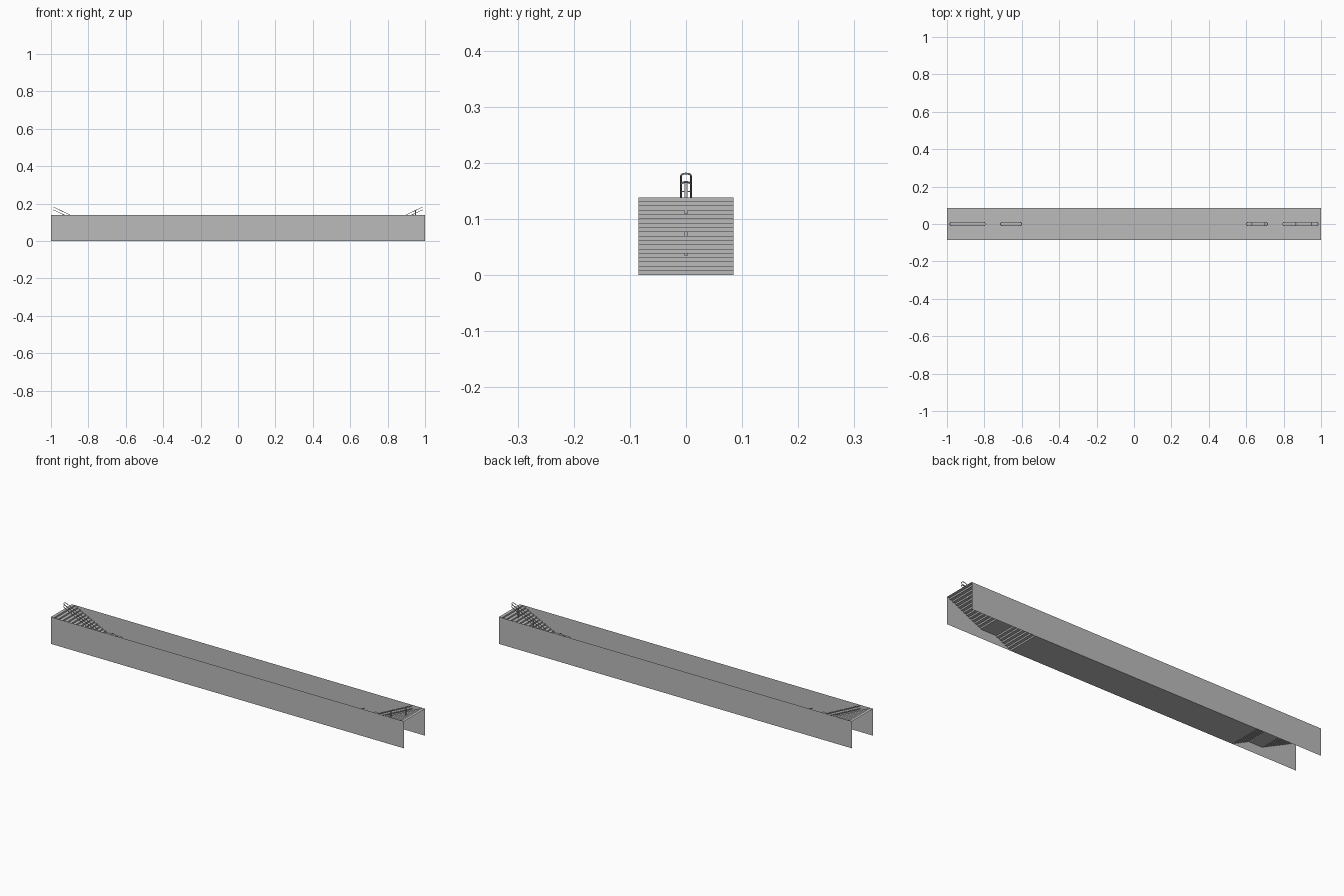
import bpy, bmesh, math
from mathutils import Vector

if "Cube" in bpy.data.objects:
    bpy.data.objects.remove(bpy.data.objects["Cube"])

W, H = 0.085, 0.138          # half width, wall height
STEPS, TREAD = 18, 0.016
RISE = H / STEPS
SLOPE = RISE / TREAD

grey = bpy.data.materials.new("concrete grey")
grey.diffuse_color = (0.5, 0.5, 0.5, 1)
grey.use_nodes = True
grey.node_tree.nodes["Principled BSDF"].inputs["Base Color"].default_value = grey.diffuse_color


def add_object(name, bm):
    mesh = bpy.data.meshes.new(name)
    bm.to_mesh(mesh)
    bm.free()
    mesh.materials.append(grey)
    ob = bpy.data.objects.new(name, mesh)
    bpy.context.collection.objects.link(ob)
    return ob


def sheet(name, a, b):
    """Strip of quads between two matching point rows."""
    bm = bmesh.new()
    va = [bm.verts.new(p) for p in a]
    vb = [bm.verts.new(p) for p in b]
    for i in range(len(a) - 1):
        bm.faces.new((va[i], va[i + 1], vb[i + 1], vb[i]))
    return add_object(name, bm)


# side walls
sheet("front_wall", [(-1, -W, 0), (1, -W, 0)], [(-1, -W, H), (1, -W, H)])
sheet("back_wall", [(1, W, 0), (-1, W, 0)], [(1, W, H), (-1, W, H)])

# stepped half profile: upper flight, landing, lower flight
profile, x, z = [(1.0, H)], 1.0, H
for i in range(STEPS):
    x -= 0.092 if i == 12 else TREAD
    profile.append((x, z))
    z = max(0.0, z - RISE)
    profile.append((x, z))
full = [(-px, pz) for px, pz in profile] + profile[::-1]
sheet("stairs_and_floor", [(px, -W, pz) for px, pz in full],
      [(px, W, pz) for px, pz in full])


# handrail: closed tube shaped as a long loop with round ends
def rail(name, x0, x1, z1, side):
    r = 0.009
    cu = bpy.data.curves.new(name, 'CURVE')
    cu.dimensions = '3D'
    cu.bevel_depth = 0.0016
    cu.bevel_resolution = 1
    cu.use_fill_caps = True
    pts = []
    for cx, start in ((x1 - r, -90), (x0 + r, 90)):
        for k in range(7):
            a = math.radians(start + k * 30)
            px = cx + r * math.cos(a)
            pts.append((side * px, r * math.sin(a), z1 - (x1 - px) * SLOPE, 1))
    sp = cu.splines.new('POLY')
    sp.points.add(len(pts) - 1)
    for p, co in zip(sp.points, pts):
        p.co = co
    sp.use_cyclic_u = True
    cu.materials.append(grey)
    ob = bpy.data.objects.new(name, cu)
    bpy.context.collection.objects.link(ob)


# post with cross brackets under each rail
def post(name, x, z0, z1):
    bm = bmesh.new()

    def box(cx, cz, sx, sy, sz):
        for v in bmesh.ops.create_cube(bm, size=1)['verts']:
            v.co = Vector((v.co.x * sx + cx, v.co.y * sy, v.co.z * sz + cz))
    box(x, (z0 + z1) / 2, 0.006, 0.006, z1 - z0)
    for dz in (0, 0.015):
        box(x, z1 - dz, 0.003, 0.018, 0.002)
    add_object(name, bm)


UP, LOW = (0.795, 0.985, 0.181), (0.60, 0.715, 0.096)
for side, label in ((-1, "left"), (1, "right")):
    for flight, (x0, x1, z1) in (("upper", UP), ("lower", LOW)):
        rail(f"{label}_{flight}_flight_top_rail", x0, x1, z1, side)
        rail(f"{label}_{flight}_flight_low_rail", x0, x1, z1 - 0.015, side)

# posts stand only on the right-hand stairs
for flight, (x0, x1, z1), xs in (("upper", UP, (0.95, 0.865)),
                                 ("lower", LOW, (0.70, 0.63))):
    for n, px in enumerate(xs):
        top = z1 - (x1 - px) * SLOPE
        post(f"{flight}_flight_post_{n + 1}", px, max(0.0, top - 0.055), top)
